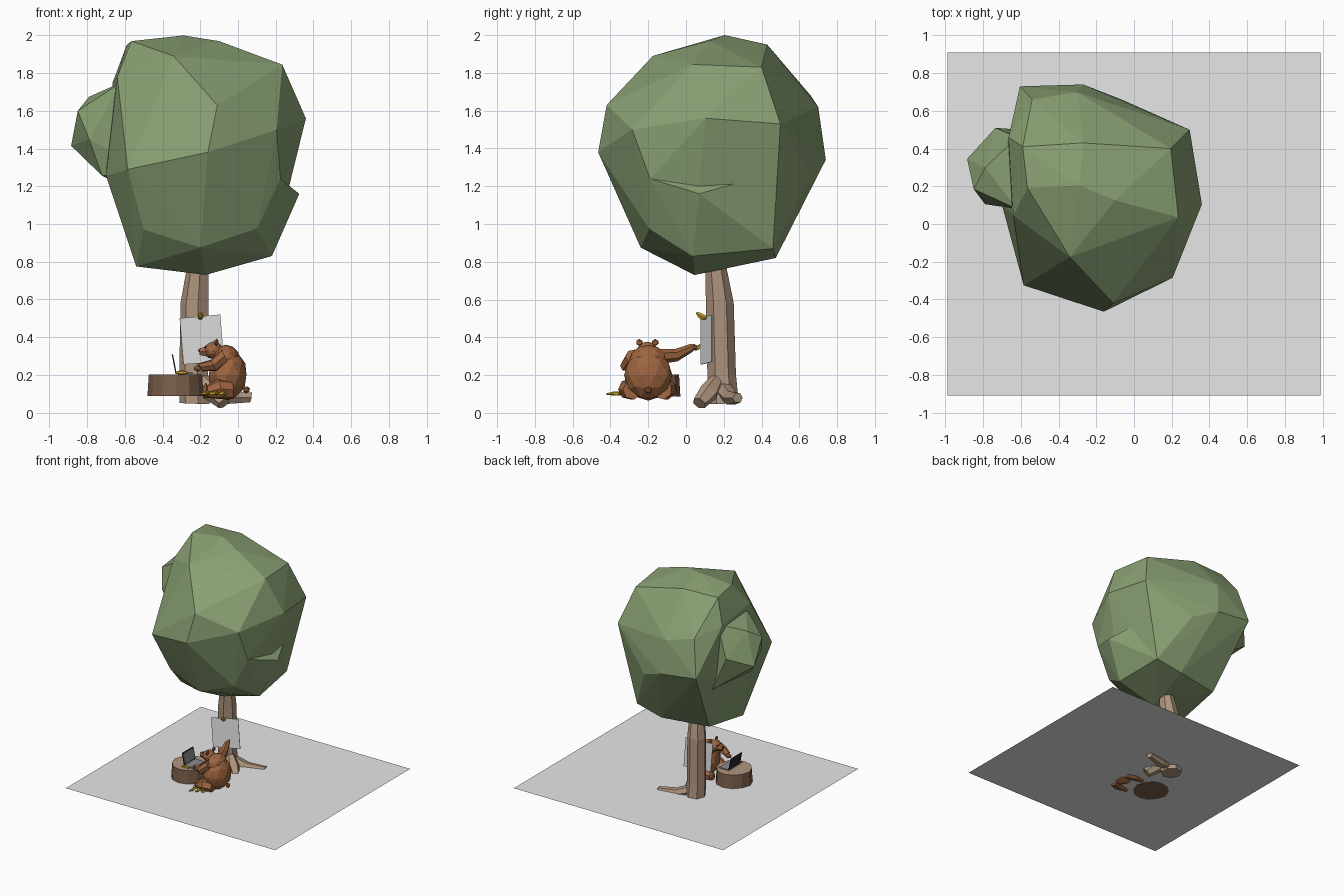
import bpy, bmesh, random
from math import cos, sin, tau, radians
from mathutils import Vector, Matrix

random.seed(4)
if "Cube" in bpy.data.objects:
    bpy.data.objects.remove(bpy.data.objects["Cube"], do_unlink=True)


def material(name, r, g, b):
    mat = bpy.data.materials.new(name)
    mat.use_nodes = True
    mat.diffuse_color = (r, g, b, 1)
    mat.node_tree.nodes["Principled BSDF"].inputs["Base Color"].default_value = (r, g, b, 1)
    return mat


LEAF = material("leaf green", .25, .35, .17)
BARK = material("pale bark", .43, .30, .21)
STUMP = material("dark bark", .20, .115, .07)
FUR = material("brown fur", .34, .13, .05)
YELLOW = material("banana yellow", .62, .38, .02)
PALE = material("pale grey", .8, .8, .8)
METAL = material("laptop grey", .25, .25, .26)
DARK = material("near black", .02, .02, .02)


def finish(bm, name, *mats):
    bmesh.ops.recalc_face_normals(bm, faces=bm.faces)
    mesh = bpy.data.meshes.new(name)
    bm.to_mesh(mesh)
    bm.free()
    for mat in mats:
        mesh.materials.append(mat)
    obj = bpy.data.objects.new(name, mesh)
    bpy.context.collection.objects.link(obj)
    return obj


def hull(name, points, mat):
    """Faceted clump wrapped around a few points."""
    bm = bmesh.new()
    for p in points:
        bm.verts.new(p)
    bmesh.ops.convex_hull(bm, input=bm.verts)
    bmesh.ops.delete(bm, geom=[v for v in bm.verts if not v.link_faces], context='VERTS')
    return finish(bm, name, mat)


def limb(name, path, radii, sides, mat, jitter=0, cap=None):
    """Tapered faceted tube along a path; cap colours the upward faces."""
    bm = bmesh.new()
    path = [Vector(p) for p in path]
    turn = (path[-1] - path[0]).to_track_quat('Z', 'Y')
    bumps = [1 + random.uniform(-jitter, jitter) for _ in range(sides)]
    rings = []
    for p, r in zip(path, radii):
        rings.append([bm.verts.new(p + turn @ Vector((cos(tau * i / sides), sin(tau * i / sides), 0))
                                   * r * bumps[i]) for i in range(sides)])
    for low, high in zip(rings, rings[1:]):
        for i in range(sides):
            j = (i + 1) % sides
            bm.faces.new((low[i], low[j], high[j], high[i]))
    bm.faces.new(rings[0])
    bm.faces.new(rings[-1])
    bmesh.ops.recalc_face_normals(bm, faces=bm.faces)
    if cap:
        for f in bm.faces:
            f.material_index = int(f.normal.z > .9)
    return finish(bm, name, mat, *([cap] if cap else []))


def blob(name, centre, size, mat, detail=2):
    bm = bmesh.new()
    bmesh.ops.create_icosphere(bm, subdivisions=detail, radius=1,
                               matrix=Matrix.LocRotScale(Vector(centre), None, Vector(size)))
    return finish(bm, name, mat)


def box(name, centre, size, mat, tilt=0):
    bm = bmesh.new()
    turn = Matrix.Rotation(radians(tilt), 3, 'Y').to_quaternion()
    bmesh.ops.create_cube(bm, size=1, matrix=Matrix.LocRotScale(Vector(centre), turn, Vector(size)))
    return finish(bm, name, mat)


def banana(name, start, bend, end, r=.012):
    a, b, c = Vector(start), Vector(bend), Vector(end)
    path = [a.lerp(b, t).lerp(b.lerp(c, t), t) for t in (0, .25, .5, .75, 1)]
    limb(name, path, [r * k for k in (.3, .9, 1, .9, .35)], 5, YELLOW)


# Ground sheet
bm = bmesh.new()
bmesh.ops.create_grid(bm, x_segments=1, y_segments=1, size=1,
                      matrix=Matrix.LocRotScale(Vector((0, 0, .09)), None, Vector((.99, .91, 1))))
finish(bm, "ground", PALE)

# Tree crown: main mass, a bulge on one side and a ledge on the other
hull("crown", [
    (-.29, .205, 2), (-.1, .125, 1.97), (-.565, .19, 1.97), (-.59, .41, 1.95), (-.27, .43, 1.95),
    (-.34, -.175, 1.89), (.235, .035, 1.845), (.195, .4, 1.83), (-.1, .51, 1.79),
    (-.64, .045, 1.78), (-.665, .46, 1.75), (-.11, -.42, 1.63), (-.16, -.465, 1.38),
    (-.585, -.325, 1.29), (.205, -.285, 1.5), (.36, .105, 1.56), (.295, .5, 1.53),
    (-.54, .66, 1.68), (-.24, .62, 1.7), (-.3, .7, 1.62), (-.605, .73, 1.38), (-.27, .74, 1.34),
    (-.065, .66, 1.25), (.225, -.19, 1.24), (.22, .285, 1.22), (-.55, .6, 1.2),
    (-.7, .1, 1.255), (.1, -.195, .975), (-.5, -.2, .97), (-.2, -.24, .875),
    (.18, .035, .83), (.14, .46, .87), (-.1, .475, .82), (-.5, .4, .82),
    (-.54, 0, .775), (-.17, .045, .73)], LEAF)
hull("crown_side_bulge", [
    (-.885, .345, 1.415), (-.85, .185, 1.6), (-.79, .105, 1.45), (-.79, .3, 1.675),
    (-.735, .51, 1.5), (-.62, .46, 1.75), (-.62, .08, 1.75), (-.72, .15, 1.255),
    (-.6, .5, 1.2), (-.5, .1, 1.3)], LEAF)
hull("crown_ledge", [
    (.325, .07, 1.16), (.18, .035, .83), (.225, -.19, 1.24), (.24, .285, 1.22),
    (.1, -.195, .975), (.14, .46, .87), (0, .1, 1.2)], LEAF)

# Trunk and roots
limb("trunk", [(-.23, .2, .05), (-.235, .19, .2), (-.23, .18, .58), (-.215, .16, .76), (-.21, .16, 1)],
     (.085, .08, .078, .06, .06), 7, BARK, .06)
limb("front_root", [(-.2, .17, .19), (-.14, .12, .11), (-.075, .07, .05)], (.03, .055, .04), 6, BARK, .1)
limb("side_root", [(-.22, .2, .13), (-.08, .24, .08), (.065, .275, .08)], (.05, .04, .028), 6, BARK, .1)

# Notice pinned to the trunk
bm = bmesh.new()
bm.faces.new([bm.verts.new(p) for p in
              ((-.29, .08, .255), (-.075, .14, .27), (-.095, .14, .52), (-.31, .08, .5))])
notice = finish(bm, "notice", PALE)
thick = notice.modifiers.new("thickness", 'SOLIDIFY')
thick.thickness = .004
banana("pin_banana", (-.2, .11, .5), (-.2, .085, .505), (-.195, .055, .53), .016)

# Stump table
limb("stump", [(-.33, -.18, .088), (-.33, -.18, .203)], (.147, .14), 12, STUMP, .03, BARK)

# Laptop
box("laptop_base", (-.285, -.18, .208), (.09, .15, .008), METAL)
box("laptop_lid", (-.34, -.18, .262), (.005, .15, .1), DARK, -11)
box("laptop_screen", (-.337, -.18, .262), (.003, .136, .086), METAL, -11)

# Bear torso and head
blob("bear_body", (-.055, -.2, .2), (.105, .128, .135), FUR)
blob("bear_shoulders", (-.065, -.2, .285), (.075, .1, .075), FUR)
blob("bear_head", (-.13, -.205, .33), (.05, .055, .047), FUR)
limb("bear_snout", [(-.15, -.205, .325), (-.205, -.205, .322)], (.036, .02), 6, FUR)
blob("bear_nose", (-.205, -.205, .33), (.008, .012, .008), DARK, 1)
blob("bear_tail", (.045, -.2, .12), (.02, .02, .02), FUR, 1)

# Paired bear parts
for side, label in ((-1, "left"), (1, "right")):
    y = -.205
    blob(label + "_ear", (-.115, y + side * .042, .373), (.012, .019, .019), FUR, 1)
    blob(label + "_eye", (-.173, y + side * .022, .347), (.006, .006, .006), DARK, 1)
    limb(label + "_leg", [(-.03, y + side * .08, .12), (-.1, y + side * .1, .125),
                          (-.165, y + side * .1, .11)], (.05, .055, .033), 7, FUR)
    blob(label + "_foot", (-.172, y + side * .1, .115), (.022, .034, .043), FUR, 1)

# Bear arms: one rests on the table, the other reaches out
limb("left_arm", [(-.07, -.28, .3), (-.13, -.315, .25), (-.2, -.28, .24)], (.04, .034, .024), 7, FUR)
blob("left_paw", (-.212, -.272, .235), (.026, .024, .018), FUR, 1)
limb("right_arm", [(-.07, -.14, .3), (-.1, -.055, .305), (-.125, .03, .345)], (.042, .034, .022), 7, FUR)
blob("right_paw", (-.128, .04, .348), (.022, .024, .018), FUR, 1)

# Bananas in the paw, on the table and on the ground
banana("paw_banana", (-.13, .025, .34), (-.14, .07, .335), (-.13, .075, .362))
banana("table_banana", (-.335, -.28, .212), (-.3, -.25, .212), (-.265, -.285, .212), .011)
for i in range(3):
    x = -.175 + .045 * i
    banana("ground_banana_" + str(i + 1), (x - .02, -.32 - .02 * i, .1),
           (x + .035, -.35, .106), (x + .01, -.42 + .02 * i, .1), .012)
